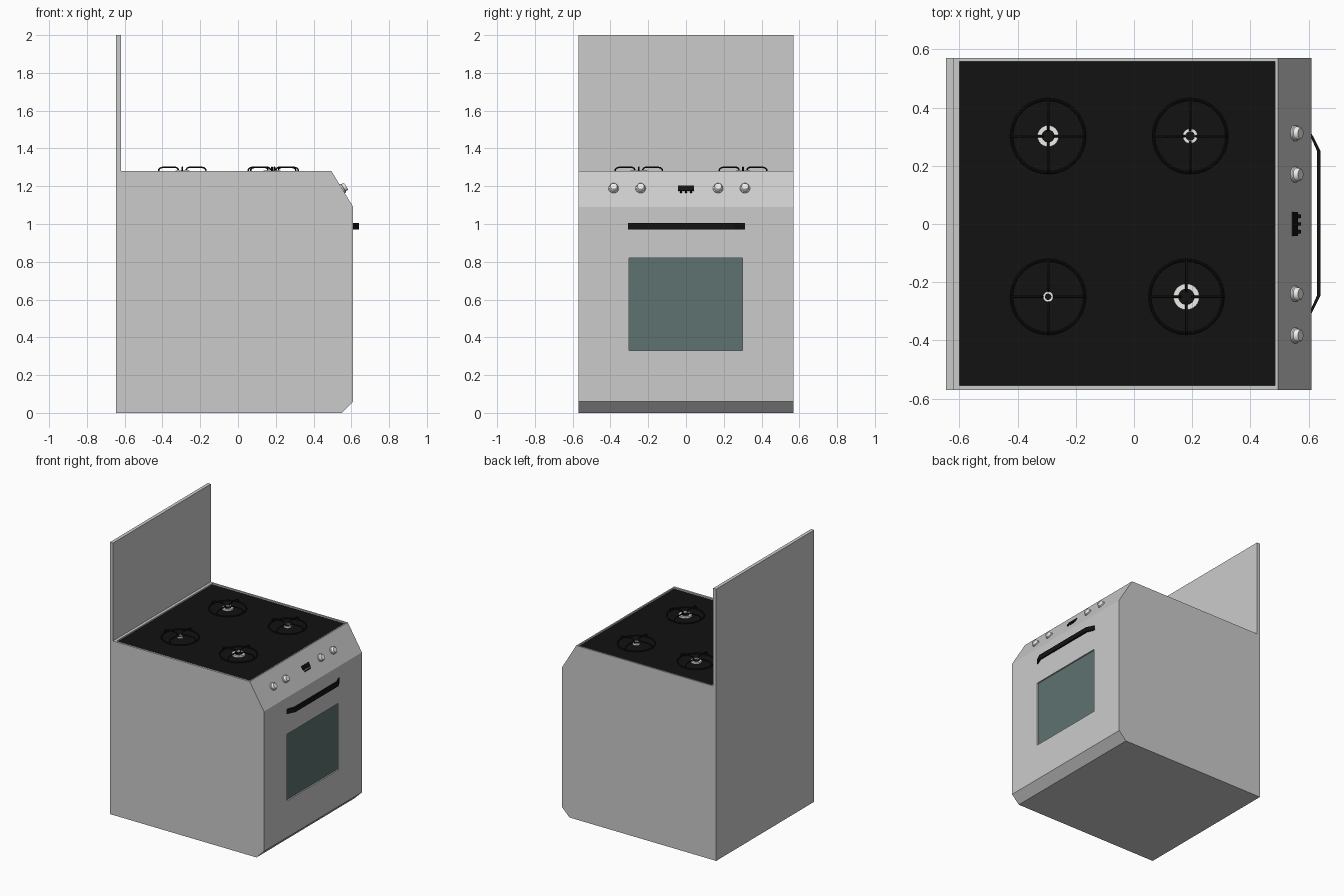
import bpy, bmesh, math
from mathutils import Vector, Matrix

if "Cube" in bpy.data.objects:
    bpy.data.objects.remove(bpy.data.objects["Cube"])


def material(name, rgb):
    m = bpy.data.materials.new(name)
    m.diffuse_color = (*rgb, 1)
    m.use_nodes = True
    m.node_tree.nodes["Principled BSDF"].inputs["Base Color"].default_value = m.diffuse_color
    return m


BLACK = material("black_enamel", (0.006, 0.006, 0.006))
GLASS = material("oven_glass", (0.11, 0.17, 0.16))
WHITE = material("pale_metal", (0.85, 0.85, 0.82))


def finish(name, bm, mat=None, smooth=False):
    bmesh.ops.recalc_face_normals(bm, faces=bm.faces)
    me = bpy.data.meshes.new(name)
    bm.to_mesh(me)
    bm.free()
    ob = bpy.data.objects.new(name, me)
    bpy.context.collection.objects.link(ob)
    if mat:
        me.materials.append(mat)
    if smooth:
        bpy.ops.object.select_all(action='DESELECT')
        ob.select_set(True)
        bpy.context.view_layer.objects.active = ob
        bpy.ops.object.shade_smooth_by_angle(angle=math.radians(40))
    return ob


def extrude_profile(bm, pts, vec):
    face = bm.faces.new([bm.verts.new(p) for p in pts])
    new = bmesh.ops.extrude_face_region(bm, geom=[face])["geom"]
    bmesh.ops.translate(bm, vec=vec, verts=[v for v in new if isinstance(v, bmesh.types.BMVert)])


def lathe(bm, profile, mat=Matrix(), steps=24, closed=False):
    """Revolve (radius, height) points about local z."""
    verts = [bm.verts.new((r, 0, h)) for r, h in profile]
    pairs = list(zip(verts, verts[1:] + verts[:1])) if closed else list(zip(verts, verts[1:]))
    edges = [bm.edges.new(p) for p in pairs]
    old = set(bm.verts) - set(verts)
    bmesh.ops.spin(bm, geom=verts + edges, cent=(0, 0, 0), axis=(0, 0, 1),
                   angle=math.tau, steps=steps)
    made = [v for v in bm.verts if v not in old]
    bmesh.ops.remove_doubles(bm, verts=made, dist=1e-5)
    made = [v for v in bm.verts if v not in old]
    bmesh.ops.transform(bm, matrix=mat, verts=made)


def panel(name, bm, normal, lo, hi, depth, mat):
    """Sink a rectangular opening into the face with this normal and floor it."""
    bm.normal_update()
    face = max((f for f in bm.faces if f.normal.dot(normal) > 0.99), key=lambda f: f.calc_area())
    mid = face.calc_center_median()
    bmesh.ops.inset_individual(bm, faces=[face], thickness=0.05)
    for v in face.verts:
        for i in range(3):
            if abs(normal[i]) < 0.5:
                v.co[i] = lo[i] if v.co[i] < mid[i] else hi[i]
    bmesh.ops.inset_individual(bm, faces=[face], thickness=0.0, depth=-depth)
    pts = [v.co.copy() for v in face.verts]
    bmesh.ops.delete(bm, geom=[face], context='FACES_ONLY')
    pb = bmesh.new()
    pb.faces.new([pb.verts.new(p) for p in pts])
    ob = finish(name, pb, mat)
    if ob.data.polygons[0].normal.dot(normal) < 0:
        ob.data.flip_normals()


# Cabinet with raised splash back, sloped control fascia and toe chamfer
side = [(-0.645, 0), (0.55, 0), (0.61, 0.06), (0.61, 1.09), (0.495, 1.28),
        (-0.62, 1.28), (-0.62, 2), (-0.645, 2)]
bm = bmesh.new()
extrude_profile(bm, [(x, -0.57, z) for x, z in side], (0, 1.14, 0))
bmesh.ops.recalc_face_normals(bm, faces=bm.faces)
panel("oven_window", bm, Vector((1, 0, 0)), (0, -0.303, 0.33), (0, 0.3, 0.82), 0.01, GLASS)
panel("cooktop", bm, Vector((0, 0, 1)), (-0.6, -0.555, 0), (0.485, 0.558, 0), 0.01, BLACK)
finish("cabinet", bm)

# Door handle: bent flat bar
outer = [(0.608, -0.31), (0.64, -0.247), (0.64, 0.252), (0.608, 0.315)]
inner = [(0.608, 0.297), (0.629, 0.25), (0.629, -0.245), (0.608, -0.292)]
bm = bmesh.new()
extrude_profile(bm, [(x, y, 0.97) for x, y in outer + inner], (0, 0, 0.035))
finish("door_handle", bm, BLACK)

# Frame on the sloped fascia: local x across, local y up the slope, local z outward
up = Vector((-0.115, 0, 0.19)).normalized()
across = Vector((0, 1, 0))
out = across.cross(up)


def fascia(y, z):
    x = 0.61 - (z - 1.09) * 0.115 / 0.19
    m = Matrix((across, up, out)).transposed().to_4x4()
    m.translation = (x, y, z)
    return m


# Control knobs
for i, y in enumerate((-0.383, -0.24, 0.17, 0.312)):
    bm = bmesh.new()
    lathe(bm, [(0.027, -0.002), (0.027, 0.006), (0.023, 0.009), (0.021, 0.022),
               (0.018, 0.025), (0, 0.025)], fascia(y, 1.187))
    finish(f"control_knob_{i + 1}", bm, WHITE, True)


def fascia_box(bm, y, z, size):
    m = fascia(y, z) @ Matrix.Diagonal((*size, 1))
    bmesh.ops.create_cube(bm, size=1, matrix=m)


# Clock display with small buttons below
bm = bmesh.new()
fascia_box(bm, 0, 1.188, (0.084, 0.032, 0.012))
finish("clock_display", bm, BLACK)
bm = bmesh.new()
for y in (-0.026, 0, 0.026):
    fascia_box(bm, y, 1.167, (0.012, 0.008, 0.02))
finish("clock_buttons", bm, BLACK)

# Burners: metal ring, dark cap and pan support with four bent arms
BASE = 1.27
burners = [(-0.295, 0.302, 0.037, 0.022), (0.193, 0.302, 0.026, 0.016),
           (-0.295, -0.25, 0.018, 0.011), (0.18, -0.25, 0.045, 0.028)]
for i, (x, y, r1, r0) in enumerate(burners, 1):
    place = Matrix.Translation((x, y, BASE))
    bm = bmesh.new()
    lathe(bm, [(r1, 0), (r1, 0.013), (r0, 0.013), (r0, 0)], place)
    finish(f"burner_ring_{i}", bm, WHITE, True)
    bm = bmesh.new()
    lathe(bm, [(r0, 0.008), (0, 0.008)], place)
    finish(f"burner_cap_{i}", bm, BLACK)

    bm = bmesh.new()
    tube = [(0.126 + 0.005 * math.cos(a), 0.004 + 0.005 * math.sin(a))
            for a in (k * math.tau / 8 for k in range(8))]
    lathe(bm, tube, place, steps=32, closed=True)
    finish(f"pan_support_ring_{i}", bm, BLACK, True)

    cu = bpy.data.curves.new(f"pan_support_arms_{i}", 'CURVE')
    cu.dimensions = '3D'
    cu.bevel_depth = 0.0045
    cu.bevel_resolution = 1
    cu.use_fill_caps = True
    cu.materials.append(BLACK)
    path = [(0.126, 0.002), (0.125, 0.018), (0.118, 0.026), (0.105, 0.03),
            (0.035, 0.03), (0.026, 0.026), (0.02, 0.016)]
    for k in range(4):
        c, s = math.cos(k * math.pi / 2), math.sin(k * math.pi / 2)
        sp = cu.splines.new('POLY')
        sp.points.add(len(path) - 1)
        for p, (r, h) in zip(sp.points, path):
            p.co = (x + r * c, y + r * s, BASE + h, 1)
    ob = bpy.data.objects.new(cu.name, cu)
    bpy.context.collection.objects.link(ob)
